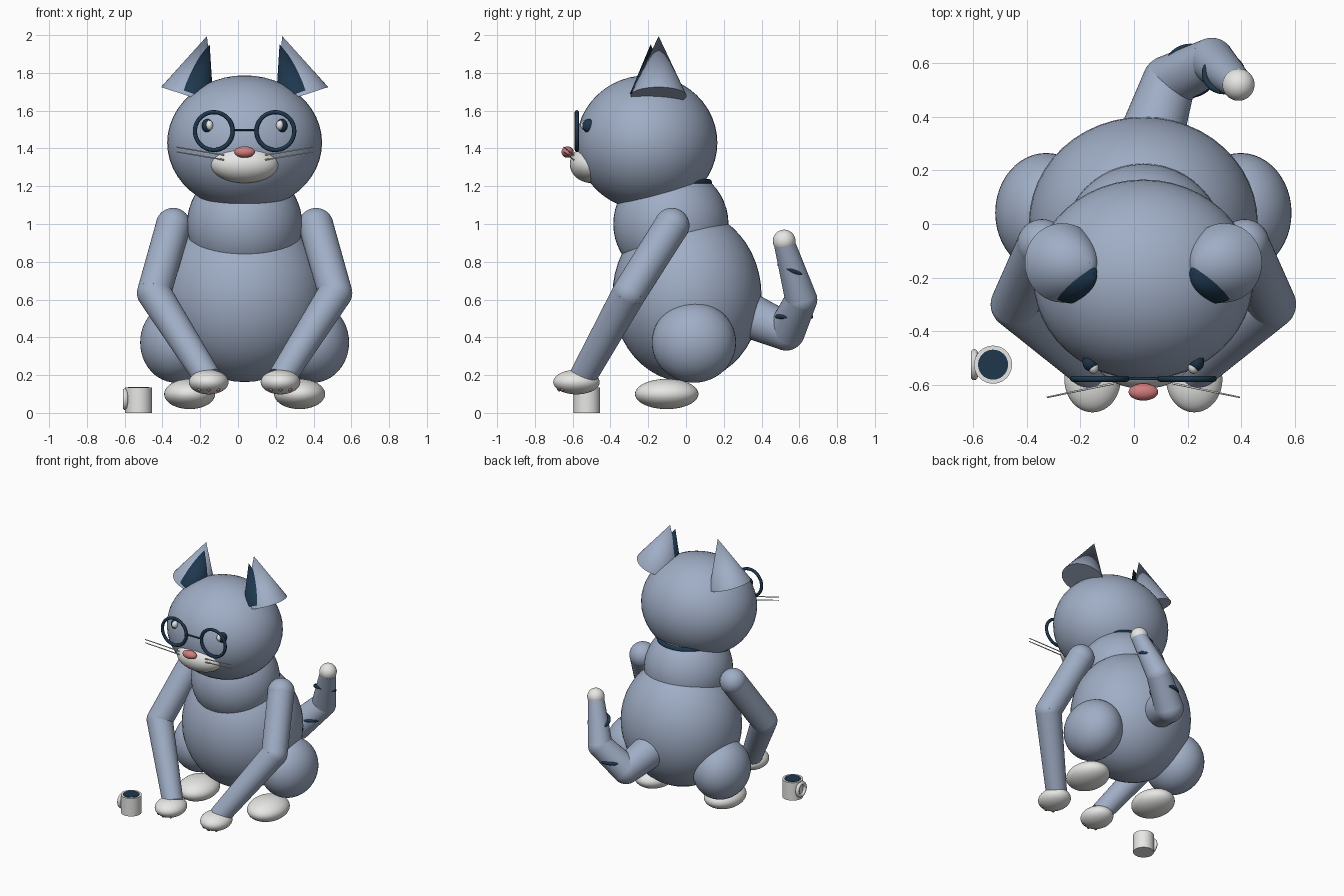
import bpy
import math
from mathutils import Vector

if "Cube" in bpy.data.objects:
    bpy.data.objects.remove(bpy.data.objects["Cube"], do_unlink=True)

MID = 0.035  # centre line of the cat


def make_material(name, rgb):
    mat = bpy.data.materials.new(name)
    mat.use_nodes = True
    color = (*rgb, 1)
    mat.diffuse_color = color
    mat.node_tree.nodes["Principled BSDF"].inputs["Base Color"].default_value = color
    return mat


FUR = make_material("blue grey fur", (0.35, 0.42, 0.56))
NAVY = make_material("dark navy", (0.013, 0.038, 0.075))
WHITE = make_material("soft white", (0.8, 0.8, 0.78))
PINK = make_material("pink", (0.65, 0.2, 0.2))


def finish(name, mat):
    obj = bpy.context.object
    obj.name = name
    obj.data.materials.append(mat)
    bpy.ops.object.shade_smooth_by_angle(angle=math.radians(40))
    return obj


def aim(direction):
    return Vector(direction).to_track_quat("Z", "Y").to_euler()


def ball(name, mat, loc, size):
    if isinstance(size, (int, float)):
        size = (size, size, size)
    bpy.ops.mesh.primitive_uv_sphere_add(segments=48, ring_count=24, location=loc)
    bpy.context.object.scale = size
    return finish(name, mat)


def limb(name, mat, a, b, r1, r2):
    a, b = Vector(a), Vector(b)
    bpy.ops.mesh.primitive_cone_add(vertices=40, radius1=r1, radius2=r2,
                                    depth=(b - a).length, location=(a + b) / 2,
                                    rotation=aim(b - a))
    return finish(name, mat)


def ring(name, mat, loc, normal, major, minor):
    bpy.ops.mesh.primitive_torus_add(location=loc, rotation=aim(normal),
                                     major_segments=48, minor_segments=12,
                                     major_radius=major, minor_radius=minor)
    return finish(name, mat)


# Trunk and head
ball("body", FUR, (MID, 0.005, 0.62), (0.427, 0.395, 0.457))
ball("chest", FUR, (MID, -0.08, 1.0), 0.305)
ring("collar", NAVY, (MID, -0.08, 1.22), (0, 0, 1), 0.2, 0.018)
ball("head", FUR, (MID, -0.207, 1.43), (0.41, 0.373, 0.357))

# Face
ball("muzzle", WHITE, (MID, -0.5, 1.317), (0.18, 0.115, 0.1))
ball("nose", PINK, (MID, -0.627, 1.381), (0.055, 0.032, 0.03))
limb("glasses_bridge", NAVY, (MID - 0.055, -0.578, 1.498),
     (MID + 0.055, -0.578, 1.498), 0.005, 0.005)

# Paired parts
for side, s in (("left", 1), ("right", -1)):
    def at(x, y, z):
        return Vector((MID + s * x, y, z))

    # Ears
    lean = Vector((-0.309 * s, 0, 0.951))
    base = at(0.302, -0.145, 1.679)
    limb(side + "_ear", FUR, base, base + lean * 0.332, 0.148, 0)
    inner = at(0.27, -0.187, 1.69)
    limb(side + "_inner_ear", NAVY, inner, inner + lean * 0.275, 0.109, 0)

    # Eyes, glasses and whiskers
    ball(side + "_eye", NAVY, at(0.197, -0.515, 1.52), (0.03, 0.035, 0.036))
    ball(side + "_eye_glint", WHITE, at(0.187, -0.535, 1.523), (0.02, 0.024, 0.026))
    ring(side + "_lens_frame", NAVY, at(0.163, -0.578, 1.492), (0, 1, 0), 0.1, 0.011)
    for i, z in enumerate((1.365, 1.34)):
        limb(f"{side}_whisker_{i + 1}", WHITE, at(0.11, -0.595, z),
             at(0.36, -0.647, z + 0.042), 0.004, 0.003)

    # Arms
    shoulder = at(0.378, -0.075, 0.992)
    elbow = at(0.48, -0.3, 0.635)
    wrist = at(0.195, -0.55, 0.185)
    ball(side + "_shoulder", FUR, shoulder, 0.093)
    limb(side + "_upper_arm", FUR, shoulder, elbow, 0.092, 0.09)
    ball(side + "_elbow", FUR, elbow, 0.09)
    limb(side + "_forearm", FUR, elbow, wrist, 0.09, 0.072)
    ball(side + "_front_paw", WHITE, at(0.19, -0.58, 0.163), (0.105, 0.123, 0.065))
    for i in (-1, 0, 1):
        ball(f"{side}_toe_pad_{i + 2}", PINK,
             at(0.19 + i * 0.05, -0.671 + abs(i) * 0.017, 0.125), 0.011)

    # Hind legs
    ball(side + "_thigh", FUR, at(0.363, 0.042, 0.373), (0.19, 0.223, 0.213))
    ball(side + "_hind_paw", WHITE, at(0.291, -0.102, 0.1), (0.135, 0.168, 0.08))

# Tail
joints = [Vector(p) for p in ((0.05, 0.28, 0.54), (0.13, 0.53, 0.43),
                              (0.29, 0.61, 0.6), (0.39, 0.52, 0.9))]
radii = (0.125, 0.1, 0.085, 0.056)
for i in range(3):
    limb(f"tail_segment_{i + 1}", FUR, joints[i], joints[i + 1], radii[i], radii[i + 1])
for i in (1, 2):
    ball(f"tail_joint_{i}", FUR, joints[i], radii[i])
ball("tail_tip", WHITE, (0.39, 0.52, 0.91), 0.06)
ring("tail_band_lower", NAVY, (0.21, 0.572, 0.51), (0, 0, 1), 0.088, 0.013)
ring("tail_band_upper", NAVY, (0.335, 0.56, 0.755), (0, 0.4, 0.9), 0.07, 0.012)

# Mug
limb("mug", WHITE, (-0.526, -0.525, 0), (-0.526, -0.525, 0.135), 0.071, 0.071)
limb("mug_drink", NAVY, (-0.526, -0.525, 0.132), (-0.526, -0.525, 0.138), 0.056, 0.056)
ring("mug_handle", WHITE, (-0.596, -0.525, 0.072), (1, 0, 0), 0.045, 0.013)
